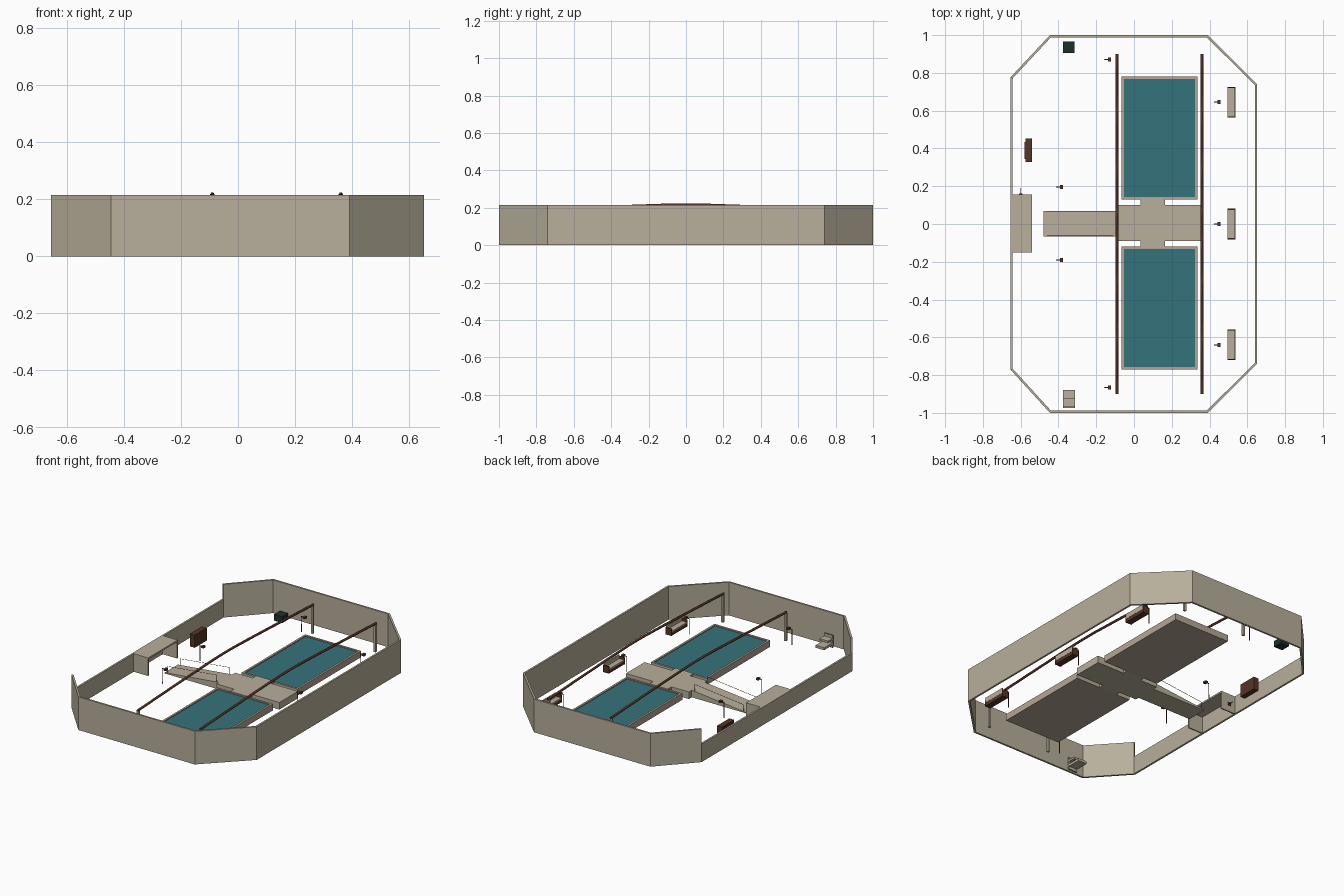
import bpy, bmesh, math
from mathutils import Vector

if "Cube" in bpy.data.objects:
    bpy.data.objects.remove(bpy.data.objects["Cube"])


def material(name, rgb):
    m = bpy.data.materials.new(name)
    m.diffuse_color = (*rgb, 1)
    m.use_nodes = True
    m.node_tree.nodes["Principled BSDF"].inputs["Base Color"].default_value = m.diffuse_color
    return m


BEIGE = material("beige stone", (0.48, 0.43, 0.33))
WATER = material("teal water", (0.036, 0.17, 0.20))
BROWN = material("brown wood", (0.095, 0.035, 0.02))
RIM = material("pale rim", (0.46, 0.38, 0.30))
DARK = material("dark green", (0.012, 0.03, 0.028))


def finish(bm, name, mat):
    bmesh.ops.recalc_face_normals(bm, faces=bm.faces)
    me = bpy.data.meshes.new(name)
    bm.to_mesh(me)
    bm.free()
    me.materials.append(mat)
    ob = bpy.data.objects.new(name, me)
    bpy.context.collection.objects.link(ob)
    return ob


def box(name, mat, x, y, z):
    """Box spanning the given (low, high) ranges."""
    bm = bmesh.new()
    bmesh.ops.create_cube(bm, size=1)
    for v in bm.verts:
        v.co = [r[0] + (c + 0.5) * (r[1] - r[0]) for c, r in zip(v.co, (x, y, z))]
    return finish(bm, name, mat)


def prism(name, mat, outline, axis_range, axis="z"):
    """Extrude a 2D outline: (x, y) along z, or (x, z) along y."""
    bm = bmesh.new()
    lo, hi = axis_range
    pt = (lambda a, b, c: (a, b, c)) if axis == "z" else (lambda a, b, c: (a, c, b))
    rows = [[bm.verts.new(pt(a, b, c)) for a, b in outline] for c in (lo, hi)]
    n = len(outline)
    bm.faces.new(rows[0])
    bm.faces.new(rows[1])
    for i in range(n):
        j = (i + 1) % n
        bm.faces.new((rows[0][i], rows[0][j], rows[1][j], rows[1][i]))
    return finish(bm, name, mat)


def rod(name, mat, points, radius):
    """Six-sided bar along a path."""
    cu = bpy.data.curves.new(name, "CURVE")
    cu.dimensions = "3D"
    cu.bevel_depth = radius
    cu.bevel_resolution = 1
    cu.use_fill_caps = True
    sp = cu.splines.new("POLY")
    sp.points.add(len(points) - 1)
    for p, co in zip(sp.points, points):
        p.co = (*co, 1)
    cu.materials.append(mat)
    ob = bpy.data.objects.new(name, cu)
    bpy.context.collection.objects.link(ob)
    return ob


# Perimeter wall, mitred at the corners, low along the left side
outer = [(-0.655, 0.775), (-0.445, 1.0), (0.39, 1.0), (0.652, 0.74),
         (0.652, -0.74), (0.39, -1.0), (-0.445, -1.0), (-0.655, -0.77)]
T = 0.012
pts = [Vector(p) for p in outer]
inner = []
for i, p in enumerate(pts):
    a = (p - pts[i - 1]).normalized()
    b = (pts[(i + 1) % 8] - p).normalized()
    na, nb = Vector((a.y, -a.x)), Vector((b.y, -b.x))
    inner.append(p + (na + nb) * (T / (1 + na.dot(nb))))
for i in range(8):
    j = (i + 1) % 8
    h = 0.117 if i == 7 else 0.215
    prism("wall_panel", BEIGE, [pts[i], pts[j], inner[j], inner[i]], (0, h))

# Pools: rim frame, floor and water
for y0, y1 in ((0.13, 0.78), (-0.77, -0.12)):
    x0, x1, w = -0.065, 0.335, 0.013
    box("pool_floor", RIM, (x0, x1), (y0, y1), (0, 0.01))
    for xr in ((x0, x0 + w), (x1 - w, x1)):
        box("pool_rim_side", RIM, xr, (y0, y1), (0.01, 0.042))
    for yr in ((y0, y0 + w), (y1 - w, y1)):
        box("pool_rim_end", RIM, (x0 + w, x1 - w), yr, (0.01, 0.042))
    box("pool_water", WATER, (x0 + w, x1 - w), (y0 + w, y1 - w), (0.01, 0.036))

# Central deck with tabs reaching the pools
box("deck", BEIGE, (-0.09, 0.36), (-0.09, 0.10), (0.0, 0.046))
for yr in ((0.10, 0.138), (-0.128, -0.09)):
    box("deck_tab", BEIGE, (0.035, 0.165), yr, (0.0, 0.046))

# Sloping ramp up to the deck, with thin handrails
prism("ramp", BEIGE, [(-0.48, 0), (-0.09, 0), (-0.09, 0.046), (-0.48, 0.006)],
      (-0.065, 0.07), "y")
for y in (-0.062, 0.067):
    path = [(-0.46, y, 0.005), (-0.46, y, 0.05), (-0.11, y, 0.088), (-0.11, y, 0.04)]
    rod("ramp_handrail", BROWN, path, 0.0015)

# Arched overhead beams on end posts
for x in (-0.09, 0.36):
    ys = [-0.9, -0.6, -0.3, -0.07, 0.07, 0.3, 0.6, 0.9]
    heights = {0.9: 0.182, 0.6: 0.196, 0.3: 0.209, 0.07: 0.217}
    rod("overhead_beam", BROWN, [(x, y, heights[abs(y)]) for y in ys], 0.0075)
    for y in (-0.892, 0.892):
        box("beam_post", BEIGE, (x - 0.007, x + 0.007), (y - 0.007, y + 0.007), (0, 0.178))

# Lamps: pole, arm and head
for x, y in ((-0.13, 0.87), (-0.13, -0.865), (-0.385, 0.195), (-0.385, -0.19),
             (0.45, 0.645), (0.45, 0.0), (0.45, -0.64)):
    rod("lamp_pole", BROWN, [(x - 0.025, y, 0), (x - 0.025, y, 0.1), (x, y, 0.1)], 0.003)
    box("lamp_head", BROWN, (x - 0.008, x + 0.009), (y - 0.011, y + 0.011), (0.094, 0.106))

# Benches along the right side
for y in (0.645, 0.0, -0.64):
    yr = (y - 0.076, y + 0.076)
    box("bench_base", BROWN, (0.497, 0.537), yr, (0, 0.022))
    box("bench_seat", BEIGE, (0.495, 0.53), yr, (0.022, 0.03))
    box("bench_back", BEIGE, (0.53, 0.538), yr, (0.022, 0.055))
    for s in (-1, 1):
        e = y + s * 0.078
        box("bench_end", BROWN, (0.495, 0.538), (e - 0.003, e + 0.003), (0, 0.045))

# Counter by the left wall: top and two end panels, with a small tap
box("counter_top", BEIGE, (-0.652, -0.54), (-0.15, 0.155), (0.107, 0.117))
for yr in ((-0.15, -0.142), (0.147, 0.155)):
    box("counter_end", BEIGE, (-0.643, -0.54), yr, (0, 0.107))
box("tap_plate", BROWN, (-0.61, -0.59), (0.155, 0.161), (0.04, 0.058))
rod("tap_bar", DARK, [(-0.6, 0.155, 0.05), (-0.6, 0.19, 0.05)], 0.002)

# Cabinet with a shallow raised back
box("cabinet", BROWN, (-0.575, -0.54), (0.328, 0.452), (0, 0.082))
box("cabinet_back", BROWN, (-0.58, -0.575), (0.345, 0.435), (0.01, 0.075))

# Dark bin at the back, stepped stand at the front
box("bin", DARK, (-0.377, -0.316), (0.905, 0.966), (0, 0.04))
box("stand_base", BEIGE, (-0.375, -0.313), (-0.975, -0.88), (0.018, 0.034))
box("stand_shelf", BEIGE, (-0.375, -0.313), (-0.975, -0.92), (0.05, 0.062))
box("stand_back", BEIGE, (-0.375, -0.313), (-0.975, -0.967), (0, 0.08))
